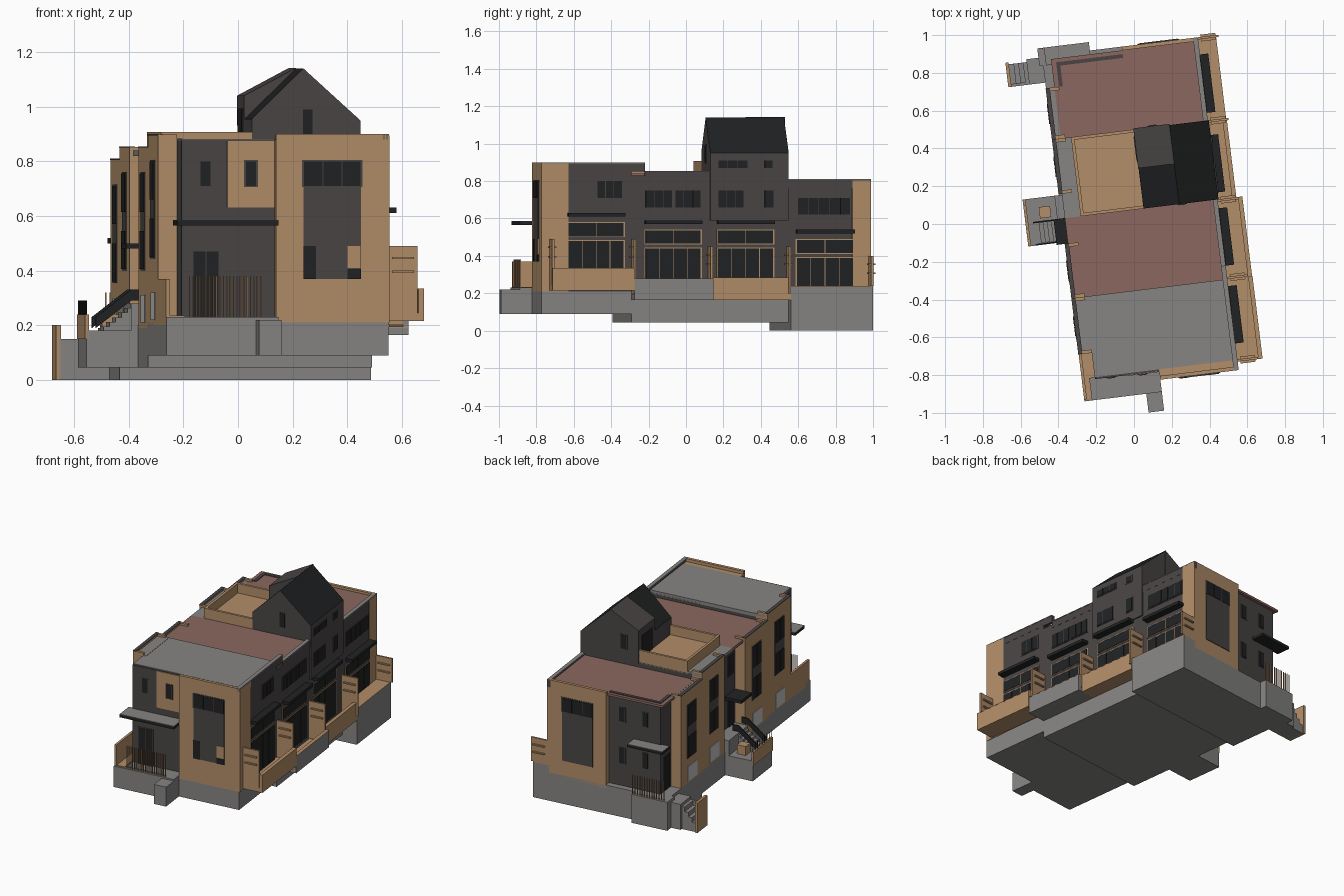
import bpy, bmesh, math
from mathutils import Matrix

cube = bpy.data.objects.get("Cube")
if cube:
    bpy.data.objects.remove(cube, do_unlink=True)

TURN = Matrix.Rotation(math.radians(7), 4, "Z")


def material(name, r, g, b):
    m = bpy.data.materials.new(name)
    m.use_nodes = True
    m.diffuse_color = (r, g, b, 1)
    m.node_tree.nodes["Principled BSDF"].inputs["Base Color"].default_value = (r, g, b, 1)
    return m


TAN = material("tan timber", .45, .27, .14)
GREY = material("concrete grey", .24, .235, .23)
DARK = material("charcoal cladding", .068, .06, .06)
BLACK = material("black glass and metal", .015, .016, .017)
RED = material("red roofing", .26, .135, .115)
PALE = material("pale paving", .55, .55, .54)


def finish(name, bm, mats):
    bmesh.ops.recalc_face_normals(bm, faces=bm.faces)
    bm.transform(TURN)
    me = bpy.data.meshes.new(name)
    bm.to_mesh(me)
    bm.free()
    for m in mats:
        me.materials.append(m)
    ob = bpy.data.objects.new(name, me)
    bpy.context.collection.objects.link(ob)
    return ob


def prism(name, profile, v0, v1, mat, top=None):
    """Extrude a (u, z) profile along v; sloping faces may take a second colour."""
    bm = bmesh.new()
    base = bm.faces.new([bm.verts.new((u, v0, z)) for u, z in profile])
    ext = bmesh.ops.extrude_face_region(bm, geom=[base])["geom"]
    bmesh.ops.translate(bm, vec=(0, v1 - v0, 0), verts=[g for g in ext if isinstance(g, bmesh.types.BMVert)])
    bmesh.ops.recalc_face_normals(bm, faces=bm.faces)
    if top:
        for f in bm.faces:
            f.material_index = int(f.normal.z > .3)
    return finish(name, bm, [mat, top] if top else [mat])


def box(name, u0, u1, v0, v1, z0, z1, mat):
    return prism(name, [(u0, z0), (u1, z0), (u1, z1), (u0, z1)], v0, v1, mat)


def plate(name, side, pos, a0, a1, z0, z1, mat, t=.006):
    """Thin plate on a wall; side is the way the wall faces."""
    s = {"left": -1, "front": -1}.get(side, 1)
    p, q = sorted((pos - s * .002, pos + s * t))
    if side in ("left", "right"):
        box(name, p, q, a0, a1, z0, z1, mat)
    else:
        box(name, a0, a1, p, q, z0, z1, mat)


def window(name, side, pos, a0, a1, z0, z1, panes=1, frame=DARK):
    plate(name + "_frame", side, pos, a0 - .005, a1 + .005, z0 - .005, z1 + .005, frame, .003)
    w = (a1 - a0) / panes
    for i in range(panes):
        plate(name + "_pane", side, pos, a0 + i * w + .002, a0 + (i + 1) * w - .002, z0, z1, BLACK)


L, R, BAY = -.305, .452, -.375
V = [-.835, -.35, .075, .497, .94]
TOPS = [.90, .855, .855, .81]

# stepped foundations
box("front_base", BAY, R, V[0], V[1], .09, .21, GREY)
box("middle_base", BAY, R, V[1], V[3], .045, .20, GREY)
box("back_base", BAY, R, V[3], V[4], 0, .19, GREY)

# house cores
box("front_core", L, R, -.79, V[1], .2, .87, DARK)
box("middle_core", L, R, V[1], V[3], .19, .83, DARK)
box("back_core", L, R, V[3], .90, .18, .785, DARK)
box("front_tan_block", .038, R + .002, V[0], -.69, .21, .88, TAN)
box("back_tan_block", .05, R + .002, .84, V[4], .17, .79, TAN)

# roofs
box("front_roof", L, .44, -.78, V[1], .86, .882, GREY)
box("second_roof", -.36, .44, V[1], V[2], .82, .84, RED)
box("third_roof_edge", -.36, -.27, V[2], V[3], .82, .84, GREY)
box("back_roof", -.33, .44, V[3], .92, .78, .795, RED)

# parapets on the right wall
for i, (v0, v1) in enumerate([(V[0], -.277), (-.277, V[2]), (V[2], V[3]), (V[3], V[4])]):
    if i != 2:
        box("right_parapet", R - .02, R + .001, v0, v1, TOPS[i] - .05, TOPS[i] - .004, DARK)
        box("right_coping", R - .022, R + .003, v0, v1, TOPS[i] - .005, TOPS[i], GREY)
plate("front_corner_tan", "right", R, V[0], -.69, .21, .894, TAN, .004)
plate("back_corner_tan", "right", R, .84, V[4], .24, .804, TAN, .004)
box("front_parapet", .038, R, V[0], V[0] + .02, .86, .90, TAN)
box("back_parapet", .05, R, V[4] - .02, V[4], .77, .81, TAN)
box("front_low_parapet", L, .038, -.79, -.77, .85, .877, DARK)
box("back_low_parapet", L, .05, .88, .90, .77, .80, DARK)
box("front_corner_parapet", L, L + .02, -.79, -.65, .85, .877, DARK)
box("back_corner_parapet", L, L + .02, .77, .90, .77, .80, DARK)

# projecting bays on the left wall
for i, (v0, v1, z0) in enumerate([(-.65, V[1], .20), (V[1], -.06, .19), (.205, V[3], .19), (V[3], .77, .18)]):
    t = TOPS[i]
    box("left_bay", BAY, L + .01, v0, v1, z0, t - .02, TAN)
    box("bay_parapet", BAY, BAY + .018, v0, v1, t - .03, t - .004, TAN)
    box("bay_coping", BAY - .002, BAY + .02, v0, v1, t - .005, t, DARK)
    box("bay_roof", BAY + .018, L + .02, v0, v1, t - .03, t - .016, RED if i == 1 else GREY)
    for v in (v0, v1 - .018):
        box("bay_end_parapet", BAY, L, v, v + .018, t - .03, t - .002, TAN)
    c = (v0 + v1) / 2
    plate("bay_panel", "left", BAY, c - .06, c + .06, t - .45, t - .1, DARK, .003)
    window("bay_upper_window", "left", BAY, c - .055, c + .055, t - .24, t - .1, 2)
    window("bay_lower_window", "left", BAY, c - .055, c + .055, t - .45, t - .31, 2)
    plate("bay_ground_opening", "left", BAY, c - .07, c + .05, z0 + .02, z0 + .12, PALE, .003)

# gabled top storey with dormer and roof terrace
prism("gable_house", [(.06, .82), (.46, .82), (.46, .95), (.25, 1.14), (.06, .955)], V[2], V[3], DARK, BLACK)
prism("dormer", [(.06, .82), (.25, .82), (.25, 1.142), (.058, 1.04)], .29, .503, DARK)
box("gable_lower_wall", .43, .46, V[2], V[3], .59, .83, DARK)
window("gable_front_window", "front", V[2], .246, .286, .9, .99)
window("gable_back_window", "back", .503, .14, .18, .9, .99)
window("dormer_door", "left", .06, .33, .46, .85, .99, 2)
box("terrace_floor", -.27, .06, V[2], V[3], .82, .845, TAN)
box("terrace_left_wall", -.275, -.258, V[2], V[3], .82, .908, TAN)
for v in (V[2], V[3] - .016):
    box("terrace_end_wall", -.275, .06, v, v + .016, .82, .908, TAN)

# windows, garden doors and canopies on the right wall
for u, v0, v1, z0, z1, n in [(R, -.535, -.4, .71, .80, 3), (R, -.275, -.13, .66, .75, 3), (R, -.115, .025, .66, .75, 3),
                             (.46, .115, .255, .66, .75, 3), (.46, .365, .415, .66, .75, 1), (.46, .115, .275, .87, .91, 3),
                             (.46, .365, .41, .87, .91, 1), (R, .545, .83, .62, .71, 5)]:
    window("right_window", "right", u, v0, v1, z0, z1, n)
for v0, v1, z0, zc in [(-.69, -.39, .24, .61), (-.275, .025, .22, .57), (.115, .415, .22, .57), (.54, .845, .24, .52)]:
    window("garden_doors", "right", R, v0, v1, z0, zc - .13, 4, TAN)
    window("garden_transom", "right", R, v0, v1, zc - .105, zc - .035, 2, TAN)
    box("garden_canopy", R - .01, .5, v0 - .003, v1 + .003, zc, zc + .02, BLACK)

# garden terraces, parapets and privacy screens
for i, (out, z0, z1, mat) in enumerate([(.588, .215, .335, TAN), (.586, .165, .28, GREY), (.554, .165, .285, TAN), (.554, 0, .24, GREY)]):
    v0, v1 = (V[i] + .045 if i == 0 else V[i]), V[i + 1]
    deck = z1 if i == 3 else z0 + .03
    box("terrace_base", R - .01, out - .002, v0, v1, z0, deck - .005, mat)
    box("terrace_deck", R - .01, out - .002, v0, v1, deck - .005, deck, TAN)
    if i < 3:
        box("terrace_parapet", out - .02, out, v0, v1, z0, z1 - .004, mat)
        box("terrace_rail", out - .022, out + .001, v0, v1, z1 - .004, z1, TAN)
for v, z0, z1 in [(-.79, .215, .49), (V[1], .2, .49), (V[2] - .012, .2, .45), (V[3] - .012, .2, .45), (V[4] - .012, .24, .40)]:
    box("privacy_screen", R, .565, v, v + .012, z0, z1, TAN)
    for k in (.04, .09):
        box("screen_rail", .47, .55, v - .012, v + .024, z1 - k - .008, z1 - k, TAN)


# tall window panels and small windows on both end walls
def end_wall(side, pos, recess, t, lo, col):
    plate("end_panel", side, pos, .139, .351, lo, t - .19, DARK, .004)
    window("end_top_window", side, pos, .139, .351, t - .19, t - .1, 3)
    for u in col:
        window("end_small_window", side, recess, u, u + .04, t - .19, t - .1)


end_wall("front", V[0], -.79, .90, .37, [-.238])
end_wall("back", V[4], .90, .81, .29, [-.22, -.06])
plate("front_tan_patch", "front", -.79, -.137, .038, .63, .875, TAN, .004)
window("patch_window", "front", -.794, -.07, -.03, .71, .80)
plate("panel_left_light", "front", V[0], .139, .185, .37, .49, BLACK, .007)
plate("panel_right_light", "front", V[0], .30, .351, .41, .49, TAN, .007)
plate("panel_right_sill", "front", V[0], .30, .351, .37, .405, BLACK, .007)
window("front_door", "front", -.79, -.263, -.167, .23, .47, 2)
for u in (-.22, -.06):
    window("back_low_window", "back", .90, u, u + .04, .34, .44)
window("back_side_door", "left", L, .79, .86, .2, .42)

# front porch
box("front_porch", BAY, .038, -.9, -.78, .09, .23, GREY)
box("front_porch_step", -.045, .038, -1.0, -.9, .09, .22, GREY)
box("porch_side_deck", BAY, L, -.89, -.65, .2, .235, TAN)
box("porch_side_wall", BAY, BAY + .015, -.89, -.65, .2, .37, TAN)
box("front_canopy", -.335, .038, -.9, -.78, .565, .583, BLACK)
box("front_canopy_top", -.335, .038, -.9, -.78, .583, .586, GREY)
for k in range(22):
    u = -.29 + k * .0125
    box("front_baluster", u, u + .004, -.893, -.887, .23, .38, TAN)

# back porch
box("back_porch", -.395, -.15, .89, .985, 0, .19, GREY)
box("back_landing", -.46, BAY + .01, .80, .935, 0, .17, GREY)
for k in range(4):
    box("back_step", -.555 + k * .025, -.46, .815, .92, 0, .06 + k * .03, GREY)
box("back_stair_wall", -.572, -.555, .80, .93, 0, .20, TAN)
box("back_stair_side", -.572, -.46, .80, .815, 0, .15, GREY)
box("back_canopy", -.36, -.12, .89, .985, .50, .517, BLACK)
box("back_canopy_top", -.36, -.12, .89, .985, .517, .52, GREY)
for k in range(14):
    u = -.37 + k * .0165
    box("back_baluster", u, u + .004, .975, .981, .19, .32, TAN)

# shared entrance stair on the left side
box("entrance_base", -.565, L, -.05, .2, .045, .18, GREY)
box("entrance_landing", -.4, L, -.05, .2, .18, .28, GREY)
for k in range(5):
    box("entrance_step", -.5 + k * .022, -.4, -.04, .075, .18, .195 + k * .017, GREY)
for v in (-.05, .068):
    prism("stair_rail", [(-.53, .19), (-.4, .29), (-.36, .29), (-.36, .33), (-.4, .33), (-.53, .23)], v, v + .008, BLACK)
box("entrance_end_wall", -.57, -.555, -.05, .2, .15, .24, TAN)
box("entrance_planter", -.49, -.43, .09, .15, .18, .24, TAN)
for k in range(9):
    v = -.045 + k * .03
    box("entrance_baluster", -.565, -.562, v, v + .003, .24, .29, BLACK)
box("entrance_canopy", -.42, L, -.06, .075, .48, .50, BLACK)
for v in (-.04, .11):
    window("entrance_door", "left", L, v, v + .07, .28, .46)
    window("entrance_upper_window", "left", L, v, v + .07, .62, .75)
